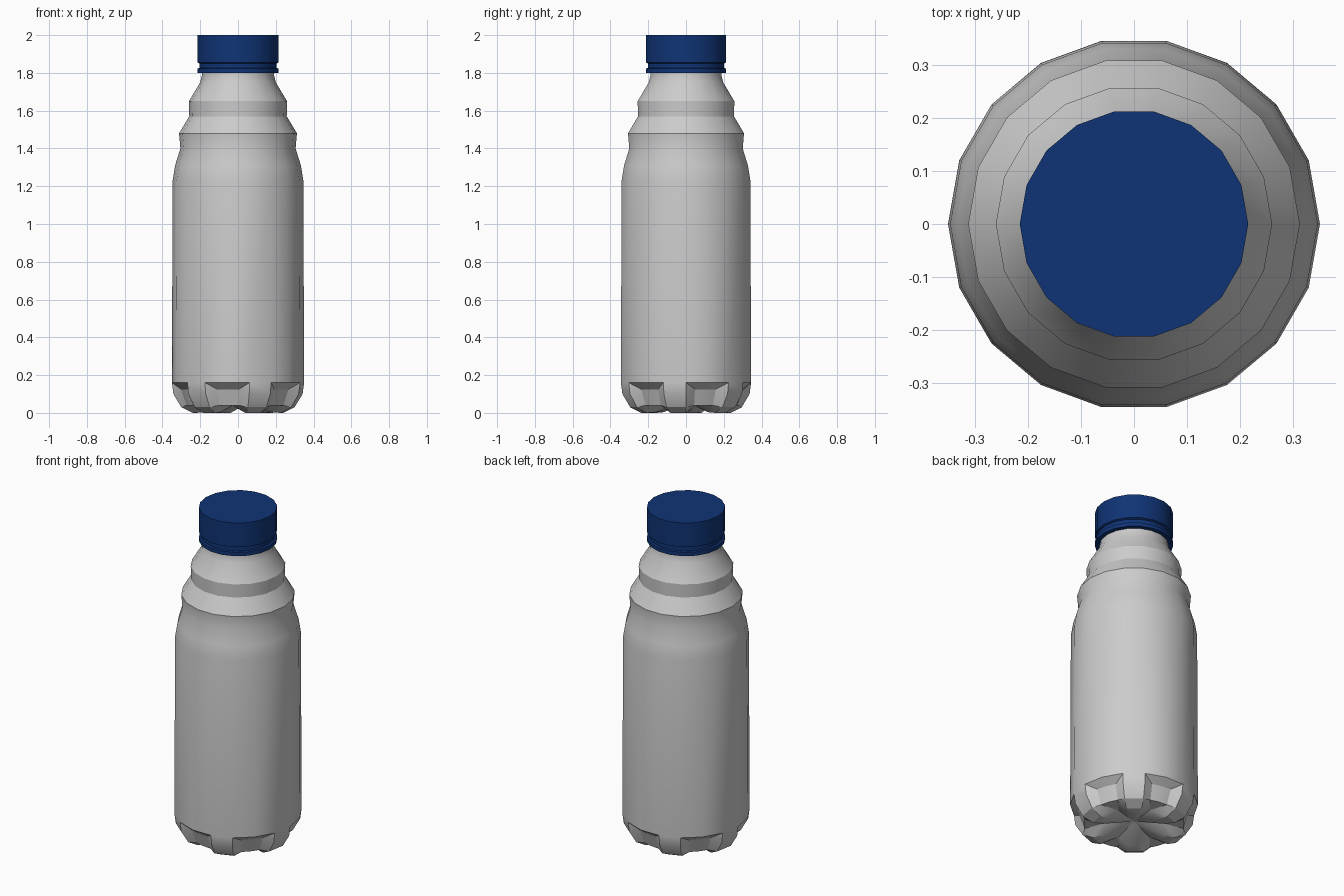
import bpy, bmesh
from math import cos, sin, radians, pi

cube = bpy.data.objects.get("Cube")
if cube:
    bpy.data.objects.remove(cube, do_unlink=True)

SIDES = 18


def material(name, color):
    m = bpy.data.materials.new(name)
    m.use_nodes = True
    m.diffuse_color = color
    m.node_tree.nodes["Principled BSDF"].inputs["Base Color"].default_value = color
    return m


def polar(r, deg, z):
    a = radians(deg)
    return (r * cos(a), r * sin(a), z)


def finish(bm, name, mat, angle):
    bmesh.ops.remove_doubles(bm, verts=bm.verts, dist=0.0005)
    bmesh.ops.recalc_face_normals(bm, faces=bm.faces)
    mesh = bpy.data.meshes.new(name)
    bm.to_mesh(mesh)
    bm.free()
    mesh.materials.append(mat)
    obj = bpy.data.objects.new(name, mesh)
    bpy.context.collection.objects.link(obj)
    bpy.ops.object.select_all(action='DESELECT')
    obj.select_set(True)
    bpy.context.view_layer.objects.active = obj
    bpy.ops.object.shade_smooth_by_angle(angle=radians(angle))
    return obj


def lathe(bm, profile, cap_top=False):
    rings = [[bm.verts.new(polar(r, 360 * i / SIDES, z)) for i in range(SIDES)]
             for r, z in profile]
    for low, high in zip(rings, rings[1:]):
        for i in range(SIDES):
            j = (i + 1) % SIDES
            bm.faces.new((low[i], low[j], high[j], high[i]))
    if cap_top:
        bm.faces.new(rings[-1])


def strip(bm, left, right):
    """Faces between two point columns of equal length."""
    a = [bm.verts.new(p) for p in left]
    b = [bm.verts.new(p) for p in right]
    for i in range(len(a) - 1):
        bm.faces.new((a[i], b[i], b[i + 1], a[i + 1]))


plastic = material("bottle grey", (0.6, 0.6, 0.6, 1))
blue = material("cap blue", (0.005, 0.034, 0.18, 1))

# Bottle wall, ribbed shoulder and neck
bm = bmesh.new()
lathe(bm, [(0.35, 0.16), (0.346, 1.23), (0.333, 1.31), (0.305, 1.40),
           (0.312, 1.48), (0.258, 1.57), (0.26, 1.65), (0.2, 1.75),
           (0.19, 1.79), (0.19, 1.95)])

# Base: six feet with recessed panels and grooves between them
foot = [(0.35, 0.16), (0.342, 0.10), (0.30, 0.03), (0.24, 0.0), (0.18, 0.004)]
panel = [(0.305, 0.125), (0.275, 0.04)]
groove = (0.17, 0.04)
center = (0, 0, 0.055)
for k in range(6):
    start = 60 * k
    edge = {d: [polar(r, start + d, z) for r, z in foot] for d in (0, 40, 60)}
    strip(bm, edge[40], edge[60])
    bm.faces.new([bm.verts.new(p) for p in (edge[40][-1], edge[60][-1], center)])

    inner = {d: [polar(r, start + d, z) for r, z in panel] for d in (9, 20, 31)}
    strip(bm, inner[9], inner[20])
    strip(bm, inner[20], inner[31])
    rim = polar(0.35, start + 20, 0.16)
    hollow = polar(groove[0], start + 20, groove[1])
    for side, near in ((0, 9), (40, 31)):
        e, n, mid = edge[side], inner[near], inner[20]
        for pts in ((e[0], rim, mid[0], n[0]),
                    (e[0], e[1], n[0]),
                    (e[1], e[2], n[1], n[0]),
                    (e[2], e[3], n[1]),
                    (n[1], mid[1], hollow),
                    (e[3], n[1], hollow),
                    (e[3], hollow, e[4]),
                    (e[4], hollow, center)):
            bm.faces.new([bm.verts.new(p) for p in pts])
finish(bm, "bottle", plastic, 25)

# Screw cap with its tamper ring
bm = bmesh.new()
lathe(bm, [(0.19, 1.80), (0.215, 1.80), (0.215, 1.823), (0.204, 1.826),
           (0.204, 1.85), (0.215, 1.855), (0.215, 2.0)], cap_top=True)
finish(bm, "cap", blue, 30)
